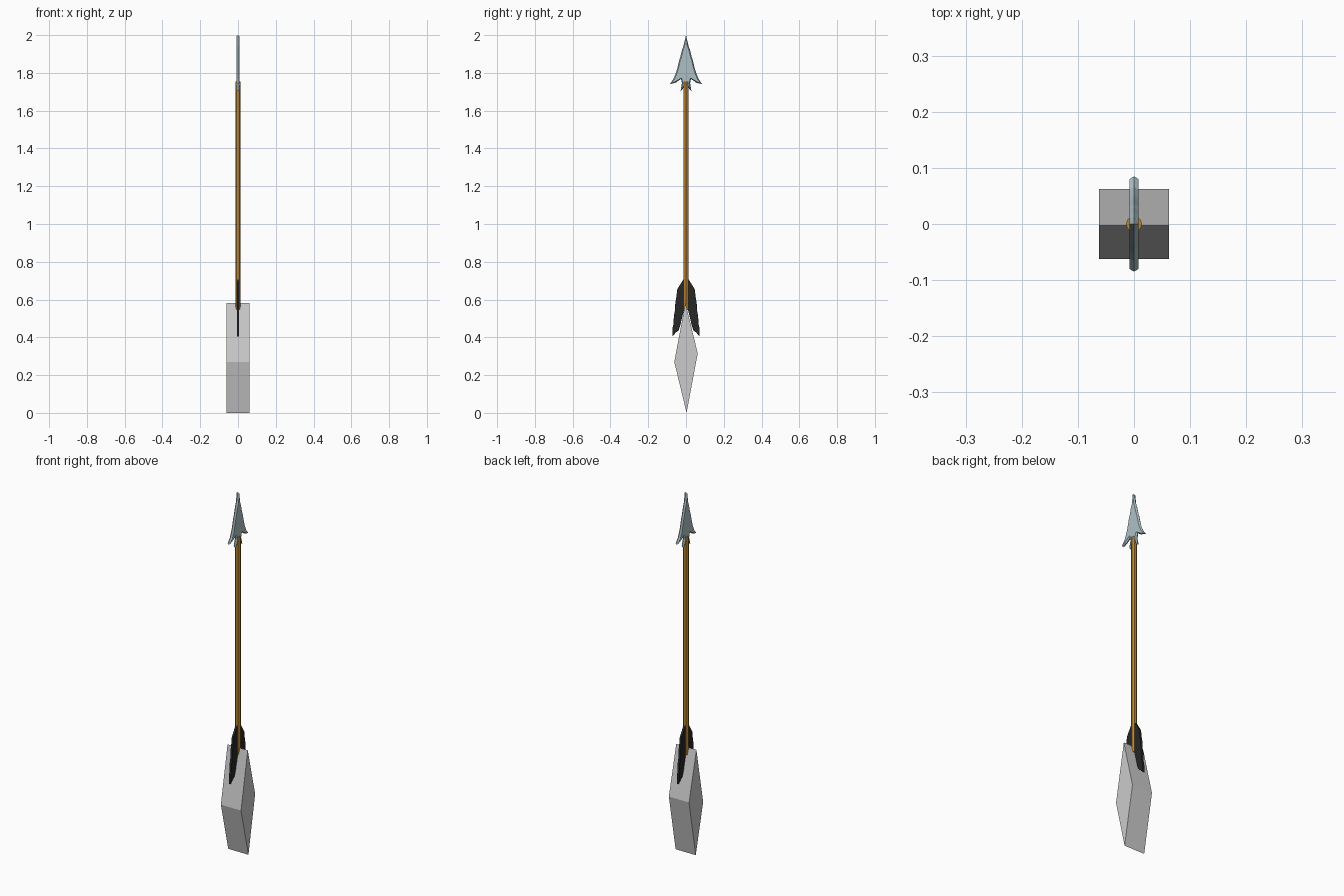
import bpy, bmesh

if "Cube" in bpy.data.objects:
    bpy.data.objects.remove(bpy.data.objects["Cube"])


def material(name, rgb):
    m = bpy.data.materials.new(name)
    m.diffuse_color = (*rgb, 1)
    m.use_nodes = True
    m.node_tree.nodes["Principled BSDF"].inputs["Base Color"].default_value = m.diffuse_color
    return m


def finish(name, bm, mat=None):
    bmesh.ops.recalc_face_normals(bm, faces=bm.faces)
    me = bpy.data.meshes.new(name)
    bm.to_mesh(me)
    bm.free()
    ob = bpy.data.objects.new(name, me)
    bpy.context.collection.objects.link(ob)
    if mat:
        me.materials.append(mat)
    return ob


def prism(name, outline, half, mat=None):
    """Extrude a (y, z) outline along x."""
    bm = bmesh.new()
    f = bm.faces.new([bm.verts.new((-half, y, z)) for y, z in outline])
    new = bmesh.ops.extrude_face_region(bm, geom=[f])["geom"]
    moved = [g for g in new if isinstance(g, bmesh.types.BMVert)]
    bmesh.ops.translate(bm, vec=(2 * half, 0, 0), verts=moved)
    if not any(len(e.link_faces) > 1 for e in f.edges):
        bm.faces.new([v for v in f.verts])
    return finish(name, bm, mat)


def blade(name, outline, rim, half, mat):
    """Flat blade with a sharp bevelled rim on both sides."""
    bm = bmesh.new()
    for pts in (outline, outline[::-1]):
        f = bm.faces.new([bm.verts.new((0, y, z)) for y, z in pts])
        f.normal_update()
        bmesh.ops.inset_region(bm, faces=[f], thickness=rim, depth=half,
                               use_boundary=True, use_even_offset=False)
    bmesh.ops.remove_doubles(bm, verts=bm.verts, dist=0.0005)
    return finish(name, bm, mat)


wood = material("wood", (0.5, 0.23, 0.03))
steel = material("steel", (0.42, 0.53, 0.56))
black = material("black_feather", (0.02, 0.02, 0.02))

# Wooden shaft
bpy.ops.mesh.primitive_cylinder_add(vertices=12, radius=0.014, depth=1.21,
                                    location=(0, 0, 1.15))
shaft = bpy.context.object
shaft.name = "shaft"
shaft.data.materials.append(wood)
bpy.ops.object.shade_smooth_by_angle()

# Barbed arrowhead with slightly chipped edges
side = [(0.013, 1.945), (0.021, 1.922), (0.030, 1.885), (0.036, 1.868),
        (0.046, 1.825), (0.052, 1.805), (0.066, 1.77), (0.085, 1.74),
        (0.055, 1.748), (0.026, 1.768), (0.022, 1.745), (0.029, 1.702),
        (0.012, 1.722)]
head = [(0, 2.0)] + side + [(0, 1.75)] + [(-y, z) for y, z in reversed(side)]
blade("arrowhead", head, 0.006, 0.008, steel)

# Pair of ragged feathers
feather = [(0, 0.715), (0.015, 0.705), (0.046, 0.655), (0.053, 0.60),
           (0.056, 0.59), (0.060, 0.53), (0.064, 0.52), (0.066, 0.47),
           (0.070, 0.46), (0.072, 0.405), (0.062, 0.415), (0.055, 0.425),
           (0.040, 0.435), (0.030, 0.465), (0.012, 0.54), (0, 0.57)]
for label, s in (("left", -1), ("right", 1)):
    prism("feather_" + label, [(s * y, z) for y, z in feather], 0.006, black)

# Grey diamond block at the foot
prism("diamond_block", [(-0.062, 0.27), (0.003, 0), (0.062, 0.315), (-0.003, 0.583)], 0.062)
